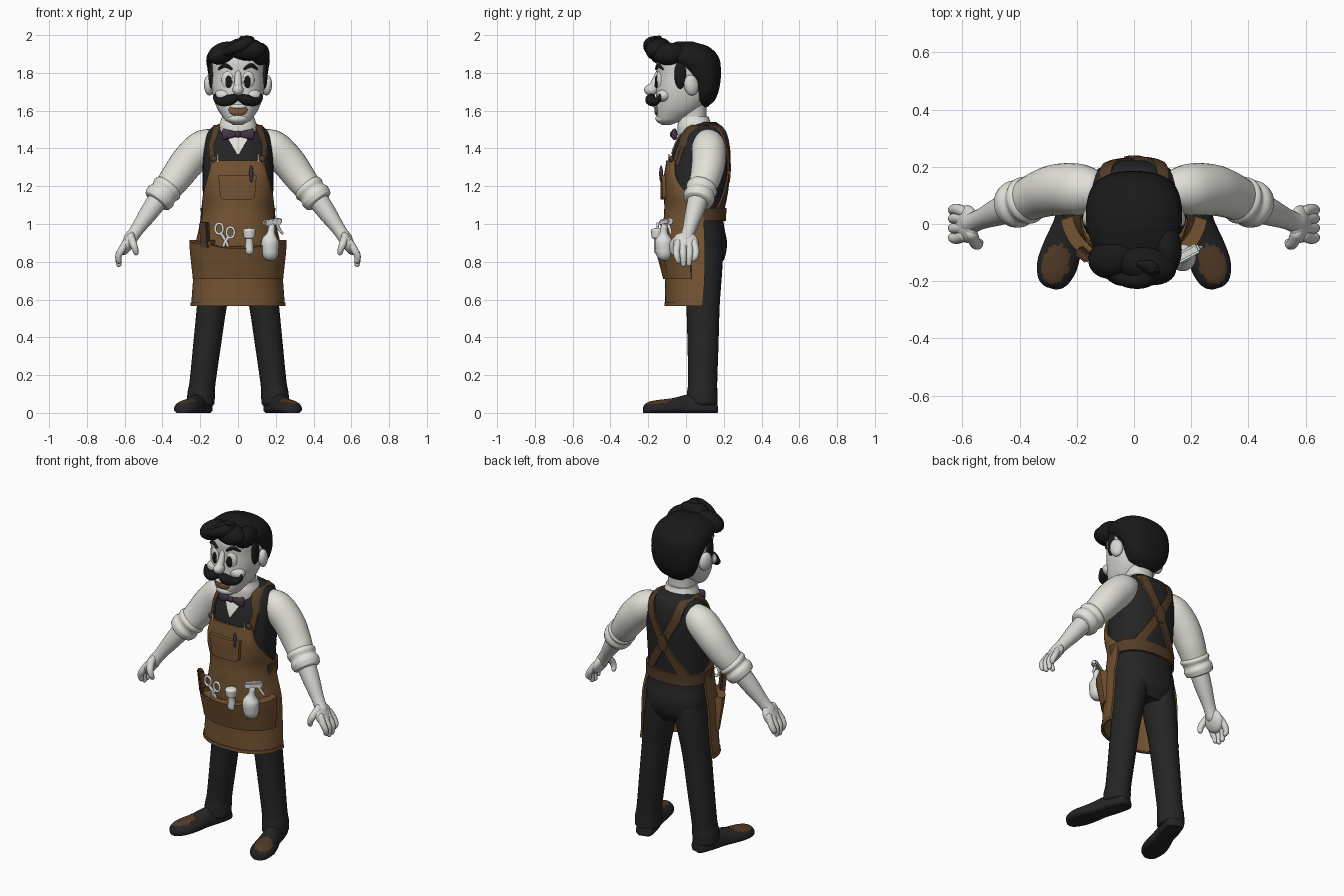
import bpy, bmesh, math
from mathutils import Vector, Matrix, Euler

if "Cube" in bpy.data.objects:
    bpy.data.objects.remove(bpy.data.objects["Cube"])

def mat(name, *c):
    m = bpy.data.materials.new(name)
    m.diffuse_color = (*c, 1)
    m.use_nodes = True
    m.node_tree.nodes["Principled BSDF"].inputs["Base Color"].default_value = m.diffuse_color
    return m

SKIN = mat("skin", .68, .68, .65)
SHIRT = mat("shirt_white", .76, .75, .69)
HAIR = mat("hair_black", .010, .010, .010)
CLOTH = mat("cloth_black", .018, .018, .019)
LEATHER = mat("leather_brown", .175, .088, .032)
DARK = mat("dark_leather", .085, .045, .02)
PURPLE = mat("purple", .06, .035, .065)
MOUTH = mat("mouth_brown", .22, .11, .06)
METAL = mat("tool_white", .72, .73, .71)

def finish(name, bm, mats, rule=None, angle=50):
    bmesh.ops.recalc_face_normals(bm, faces=bm.faces)
    if rule:
        for f in bm.faces:
            f.material_index = rule(f.calc_center_median())
    me = bpy.data.meshes.new(name)
    bm.to_mesh(me)
    bm.free()
    for m in mats if isinstance(mats, list) else [mats]:
        me.materials.append(m)
    me.shade_smooth()
    me.set_sharp_from_angle(angle=math.radians(angle))
    ob = bpy.data.objects.new(name, me)
    bpy.context.collection.objects.link(ob)
    return ob

def skin(name, rings, mats, rule=None):
    """Bridge closed rings and cap both ends."""
    bm = bmesh.new()
    vs = [[bm.verts.new(p) for p in r] for r in rings]
    n = len(rings[0])
    for a, b in zip(vs, vs[1:]):
        for i in range(n):
            j = (i + 1) % n
            bm.faces.new((a[i], a[j], b[j], b[i]))
    bm.faces.new(vs[0])
    bm.faces.new(vs[-1])
    return finish(name, bm, mats, rule)

def cubic(p, i, t):
    a, b, c, d = p[max(i - 1, 0)], p[i], p[i + 1], p[min(i + 2, len(p) - 1)]
    return [.5 * (2 * B + (C - A) * t + (2 * A - 5 * B + 4 * C - D) * t * t
                  + (3 * B - A - 3 * C + D) * t ** 3) for A, B, C, D in zip(a, b, c, d)]

# Body sections are (z, front y, back y, half width)
P = 2.3
def sec(R, z):
    i = 0
    while i < len(R) - 2 and z > R[i + 1][0]:
        i += 1
    t = min(1, max(0, (z - R[i][0]) / (R[i + 1][0] - R[i][0])))
    _, f, b, w = cubic(R, i, t)
    return (f + b) / 2, (b - f) / 2, w

def sp(v):
    return math.copysign(abs(v) ** (2 / P), v)

def pt(R, a, z, off=0):
    c, h, w = sec(R, z)
    return Vector(((w + off) * sp(math.sin(a)), c - (h + off) * sp(math.cos(a)), z))

def xpt(R, x, z, off=0, side=-1):
    c, h, w = sec(R, z)
    k = max(0, 1 - min(1, abs(x) / (w + off)) ** P) ** (1 / P)
    return Vector((x, c + side * (h + off) * k, z))

def loft(name, R, mats, rule=None, n=48, nz=40):
    z0, z1 = R[0][0], R[-1][0]
    skin(name, [[pt(R, 2 * math.pi * i / n, z0 + (z1 - z0) * k / nz) for i in range(n)]
                for k in range(nz + 1)], mats, rule)

def panel(name, outer, inner, m, nu=16, nv=12):
    """Slab between two surfaces over s, t in 0..1."""
    us = [i / nu for i in range(nu + 1)]
    skin(name, [[outer(s, k / nv) for s in us] + [inner(s, k / nv) for s in reversed(us)]
                for k in range(nv + 1)], m)

def strip(name, R, rows, m, off=.01, side=-1):
    """Band on a section body; rows are (z, x left, x right)."""
    def at(o):
        def f(s, t):
            k = t * (len(rows) - 1)
            i = min(int(k), len(rows) - 2)
            z, a, b = [p + (q - p) * (k - i) for p, q in zip(rows[i], rows[i + 1])]
            return xpt(R, a + (b - a) * s, z, o, side)
        return f
    panel(name, at(off), at(-.02), m)

def tube(name, pts, m, sx=1, sq=(1, 1), n=20, rnd=1):
    """Round-ended limb through (x, y, z, radius) points."""
    q = [cubic(pts, i, k / 6) for i in range(len(pts) - 1) for k in range(6)] + [list(pts[-1])]
    c = [Vector((p[0] * sx, p[1], p[2])) for p in q]
    r = [p[3] for p in q]
    rings = []
    def ring(o, T, rad):
        ref = Vector((0, 1, 0)) if abs(T.y) < .9 else Vector((0, 0, 1))
        S = T.cross(ref).normalized()
        U = S.cross(T)
        rings.append([o + S * (rad * sq[0] * math.cos(2 * math.pi * i / n))
                      + U * (rad * sq[1] * math.sin(2 * math.pi * i / n)) for i in range(n)])
    ends = ((.97, .25), (.8, .6), (.45, .9))
    T = (c[1] - c[0]).normalized()
    for a, b in ends:
        ring(c[0] - T * a * r[0] * rnd, T, r[0] * b)
    for i in range(len(c)):
        T = (c[min(i + 1, len(c) - 1)] - c[max(i - 1, 0)]).normalized()
        ring(c[i], T, r[i])
    for a, b in reversed(ends):
        ring(c[-1] + T * a * r[-1] * rnd, T, r[-1] * b)
    return skin(name, rings, m)

def ball(name, loc, rad, m, rot=(0, 0, 0)):
    bm = bmesh.new()
    M = Matrix.Translation(loc) @ Euler(rot).to_matrix().to_4x4() @ Matrix.Diagonal((*rad, 1))
    bmesh.ops.create_uvsphere(bm, u_segments=28, v_segments=18, radius=1, matrix=M)
    return finish(name, bm, m)

def box(name, loc, size, m, rot=(0, 0, 0)):
    bm = bmesh.new()
    M = Matrix.Translation(loc) @ Euler(rot).to_matrix().to_4x4() @ Matrix.Diagonal((*size, 1))
    bmesh.ops.create_cube(bm, size=1, matrix=M)
    bmesh.ops.bevel(bm, geom=bm.edges[:], offset=min(size) * .2, segments=2, affect='EDGES')
    return finish(name, bm, m)

# Torso: trousers below the waist, vest above
TORSO = [(.76, .02, .17, .12), (.82, -.03, .205, .175), (.9, -.06, .217, .187), (1.0, -.08, .2, .183),
         (1.1, -.095, .203, .185), (1.2, -.1, .213, .187), (1.3, -.09, .22, .187),
         (1.4, -.065, .222, .185), (1.47, -.035, .212, .17), (1.515, 0, .195, .135), (1.54, .03, .16, .08)]
loft("torso_vest_and_hips", TORSO, [CLOTH, CLOTH], nz=60)
strip("shirt_front", TORSO, [(1.37, -.004, .004), (1.44, -.045, .045), (1.51, -.09, .09)], SHIRT, .006)
loft("shirt_collar", [(1.47, -.045, .13, .1), (1.52, -.045, .135, .1), (1.57, -.035, .12, .085)], SHIRT)
loft("neck", [(1.46, -.03, .13, .075), (1.56, -.03, .11, .078), (1.66, -.06, .11, .085)], SKIN)

# Apron with bib, pockets, straps and waistband
APRON = [(.57, -.11, .29, .247), (.72, -.112, .31, .237), (.88, -.12, .32, .228), (1.0, -.12, .31, .203),
         (1.08, -.115, .28, .194), (1.16, -.117, .12, .184), (1.25, -.117, .01, .161), (1.335, -.105, -.01, .14)]
def around(R, z0, z1, a0, a1, o0, o1, sag=0):
    def f(s, t):
        z = z0 + (z1 + sag * (2 * s - 1) ** 2 - z0) * t
        return pt(R, math.radians(a0 + (a1 - a0) * s), z, o0 + (o1 - o0) * t)
    return f
panel("apron", around(APRON, .57, 1.335, -90, 90, 0, 0), around(APRON, .57, 1.335, -90, 90, -.013, -.013),
      LEATHER, 48, 40)
panel("apron_hem", around(APRON, .565, .585, -90, 90, .005, .005), around(APRON, .565, .585, -90, 90, -.01, -.01),
      LEATHER, 48, 2)
for name, a0, a1, z1 in (("right", -74, -30, .895), ("middle", -30, 30, .87), ("left", 30, 74, .895)):
    panel("waist_pocket_" + name, around(APRON, .71, z1, a0, a1, .01, .043, .02),
          around(APRON, .71, z1, a0, a1, -.005, -.005, .02), LEATHER, 20, 10)
panel("waistband", around(TORSO, 1.015, 1.085, 80, 280, .013, .013),
      around(TORSO, 1.015, 1.085, 80, 280, -.01, -.01), DARK, 40, 4)
strip("chest_pocket", APRON, [(1.13, -.08, .075), (1.145, -.095, .09), (1.235, -.1, .095), (1.255, -.1, .095)],
      LEATHER, .018)
strip("chest_pocket_flap", APRON, [(1.235, -.103, .098), (1.26, -.103, .098)], LEATHER, .023)
for s in (-1, 1):
    strip("back_strap", TORSO, [(1.08, -s * .115 - .03, -s * .115 + .03), (1.27, -.027, .027),
                                (1.42, s * .08 - .027, s * .08 + .027), (1.525, s * .105 - .022, s * .105 + .022)],
          DARK, .012 + .002 * s, 1)
    strip("front_strap", TORSO, [(1.31, s * .135 - .014, s * .135 + .014), (1.42, s * .142 - .014, s * .142 + .014),
                                 (1.525, s * .108 - .02, s * .108 + .02)], DARK, .013)
    ball("strap_buckle", (s * .128, -.078, 1.345), (.018, .012, .018), DARK)
    box("buckle_pin", (s * .108, -.09, 1.35), (.007, .008, .04), METAL)
strip("back_strap_joint", TORSO, [(1.22, -.02, .02), (1.27, -.035, .035), (1.32, -.02, .02)], DARK, .018, 1)

# Bow tie
for s in (-1, 1):
    tube("bow_tie_wing", [(.012, -.066, 1.475, .014), (.05, -.068, 1.475, .024), (.076, -.06, 1.475, .031)],
         PURPLE, s, (1, .5), rnd=.3)
ball("bow_tie_knot", (0, -.07, 1.475), (.015, .016, .018), PURPLE)

# Legs and shoes
D = Vector((.115, -.385, 0)).normalized()
N = Vector((-D.y, D.x, 0))
SHOE = [(0, .035, .05), (.02, .052, .085), (.1, .058, .1), (.17, .056, .095), (.24, .066, .078),
        (.31, .071, .07), (.36, .06, .062), (.39, .04, .048), (.402, .012, .025)]
for s in (-1, 1):
    tube("trouser_leg", [(.09, .09, .86, .095), (.112, .09, .74, .09), (.138, .09, .57, .079), (.165, .09, .35, .073),
                         (.188, .088, .16, .069), (.195, .086, .1, .073), (.197, .085, .05, .073)],
         CLOTH, s, (1, 1.12), 28, .25)
    rings = []
    for i in range(len(SHOE) - 1):
        for k in range(6):
            u, w, h = cubic(SHOE, i, k / 6)
            o = Vector((.178, .16, 0)) + D * u
            ring = [o + N * (w * math.cos(a)) + Vector((0, 0, max(0, .02 + (h - .02 if math.sin(a) > 0 else .03) * math.sin(a))))
                    for a in [2 * math.pi * j / 36 for j in range(36)]]
            rings.append([Vector((p.x * s, p.y, p.z)) for p in ring])
    def toe(c):
        d = Vector((abs(c.x), c.y, 0)) - Vector((.274, -.14, 0))
        return int((d.dot(D) / .07) ** 2 + (d.dot(N) / .047) ** 2 < 1 and c.z > .03)
    skin("shoe", rings, [CLOTH, DARK], toe)

# Arms with rolled sleeves, and hands
for s in (-1, 1):
    tube("sleeve", [(.13, .115, 1.44, .07), (.19, .12, 1.405, .09), (.265, .12, 1.33, .09), (.325, .105, 1.25, .083),
                    (.375, .082, 1.185, .074)], SHIRT, s, n=28, rnd=.4)
    tube("rolled_cuff", [(.36, .09, 1.205, .07), (.375, .083, 1.187, .084), (.392, .076, 1.166, .076),
                         (.41, .07, 1.145, .084), (.428, .063, 1.122, .077)], SHIRT, s, n=28, rnd=.15)
    tube("forearm", [(.415, .067, 1.14, .056), (.475, .042, 1.055, .048), (.535, .017, .97, .036),
                     (.57, .002, .92, .036)], SKIN, s)
    ball("palm", (s * .583, 0, .898), (.031, .066, .068), SKIN, (0, s * -.45, 0))
    for y, z in ((-.046, .805), (-.014, .787), (.018, .79), (.047, .815)):
        tube("finger", [(.593, y * .9, .9, .02), (.618, y * 1.1, .86, .019), (.633, y * 1.05, .83, .017),
                        (.631, y * .9, z, .014)], SKIN, s, n=14)
    tube("thumb", [(.568, -.035, .93, .022), (.555, -.066, .895, .02), (.545, -.072, .868, .017),
                   (.54, -.066, .848, .014)], SKIN, s, n=14)

# Head and face
HEAD = [(1.525, -.13, -.08, .025), (1.545, -.15, -.02, .065), (1.6, -.158, .07, .104), (1.66, -.16, .12, .128),
        (1.72, -.157, .14, .14), (1.79, -.155, .155, .141), (1.86, -.155, .155, .14), (1.91, -.13, .13, .12),
        (1.935, -.06, .07, .06)]
loft("head", HEAD, SKIN)
ball("nose", (0, -.185, 1.71), (.03, .037, .03), SKIN)
tube("nose_bridge", [(0, -.145, 1.8, .016), (0, -.168, 1.745, .02), (0, -.185, 1.715, .025)], SKIN)
ball("mouth", xpt(HEAD, 0, 1.603, -.004), (.05, .013, .03), MOUTH)
ball("upper_teeth", xpt(HEAD, 0, 1.622, .001), (.042, .011, .012), SHIRT)
ball("chin", (0, -.125, 1.558), (.055, .037, .028), SKIN)
for s in (-1, 1):
    ball("eye_white", xpt(HEAD, s * .054, 1.762, -.008), (.034, .017, .05), SHIRT, (0, 0, s * .3))
    ball("pupil", xpt(HEAD, s * .05, 1.753, .007), (.018, .006, .034), HAIR, (0, 0, s * .3))
    b = [(*xpt(HEAD, x, z, .003), r) for x, z, r in ((.035, 1.822, .007), (.07, 1.84, .011), (.102, 1.82, .005))]
    tube("eyebrow", b, HAIR, s, n=12)
    tube("moustache", [(.005, -.18, 1.672, .018), (.045, -.187, 1.657, .029), (.088, -.168, 1.647, .023),
                       (.117, -.145, 1.66, .014), (.122, -.14, 1.683, .006)], HAIR, s)
    ball("ear", (s * .152, .028, 1.735), (.026, .04, .055), SKIN, (.15, 0, s * .35))
    ball("cheek", (s * .075, -.115, 1.68), (.05, .04, .035), SKIN)

# Hair cap, sideburns and swept quiff
CAP = [(1.62, .06, .115, .05), (1.65, .03, .15, .1), (1.7, .03, .172, .133), (1.77, .01, .184, .152),
       (1.83, -.05, .184, .163), (1.87, -.12, .178, .168), (1.91, -.15, .155, .155), (1.945, -.12, .11, .115),
       (1.965, -.05, .04, .05)]
loft("hair_cap", CAP, HAIR)
for s in (-1, 1):
    ball("sideburn", (s * .138, -.03, 1.79), (.018, .032, .075), HAIR)
ball("quiff_main", (.045, -.145, 1.925), (.105, .068, .06), HAIR, (.2, .1, -.2))
ball("quiff_side_right", (-.08, -.12, 1.905), (.085, .07, .055), HAIR, (0, -.4, .3))
ball("quiff_side_left", (.115, -.09, 1.9), (.052, .09, .06), HAIR)
tube("quiff_curl", [(-.08, -.175, 1.905, .018), (-.02, -.195, 1.93, .028), (.04, -.19, 1.955, .032),
                    (.06, -.155, 1.968, .03), (.02, -.14, 1.985, .012)], HAIR)

# Tools in the pockets
ball("pen", (.07, -.132, 1.265), (.011, .01, .045), PURPLE)
box("comb_case", (-.175, -.105, .94), (.055, .03, .14), DARK, (.1, 0, -.7))
for x, z in ((-.1, .975), (-.04, .955)):
    ring = [(x + .021 * math.cos(k * math.pi / 5), -.15, z + .028 * math.sin(k * math.pi / 5), .007) for k in range(11)]
    tube("scissor_handle", ring, METAL, n=10)
tube("scissor_blade", [(-.09, -.15, .95, .008), (-.06, -.145, .9, .009), (-.045, -.135, .85, .006)], METAL, n=10)
tube("scissor_blade", [(-.05, -.15, .93, .008), (-.07, -.145, .9, .009), (-.085, -.135, .85, .006)], METAL, n=10)
tube("brush_handle", [(.06, -.145, .86, .024), (.06, -.15, .92, .02), (.06, -.152, .935, .028)], METAL)
tube("brush_bristles", [(.06, -.152, .93, .03), (.06, -.153, .968, .034)], SHIRT, rnd=.3)
tube("spray_bottle", [(.17, -.115, .85, .045), (.17, -.118, .91, .046), (.175, -.118, .95, .022),
                      (.178, -.115, .985, .018)], METAL)
box("spray_head", (.182, -.105, 1.01), (.105, .035, .034), METAL, (0, -.1, .5))
tube("spray_trigger", [(.205, -.095, 1.0, .009), (.22, -.085, .97, .008), (.235, -.08, .95, .006)], METAL, n=10)
